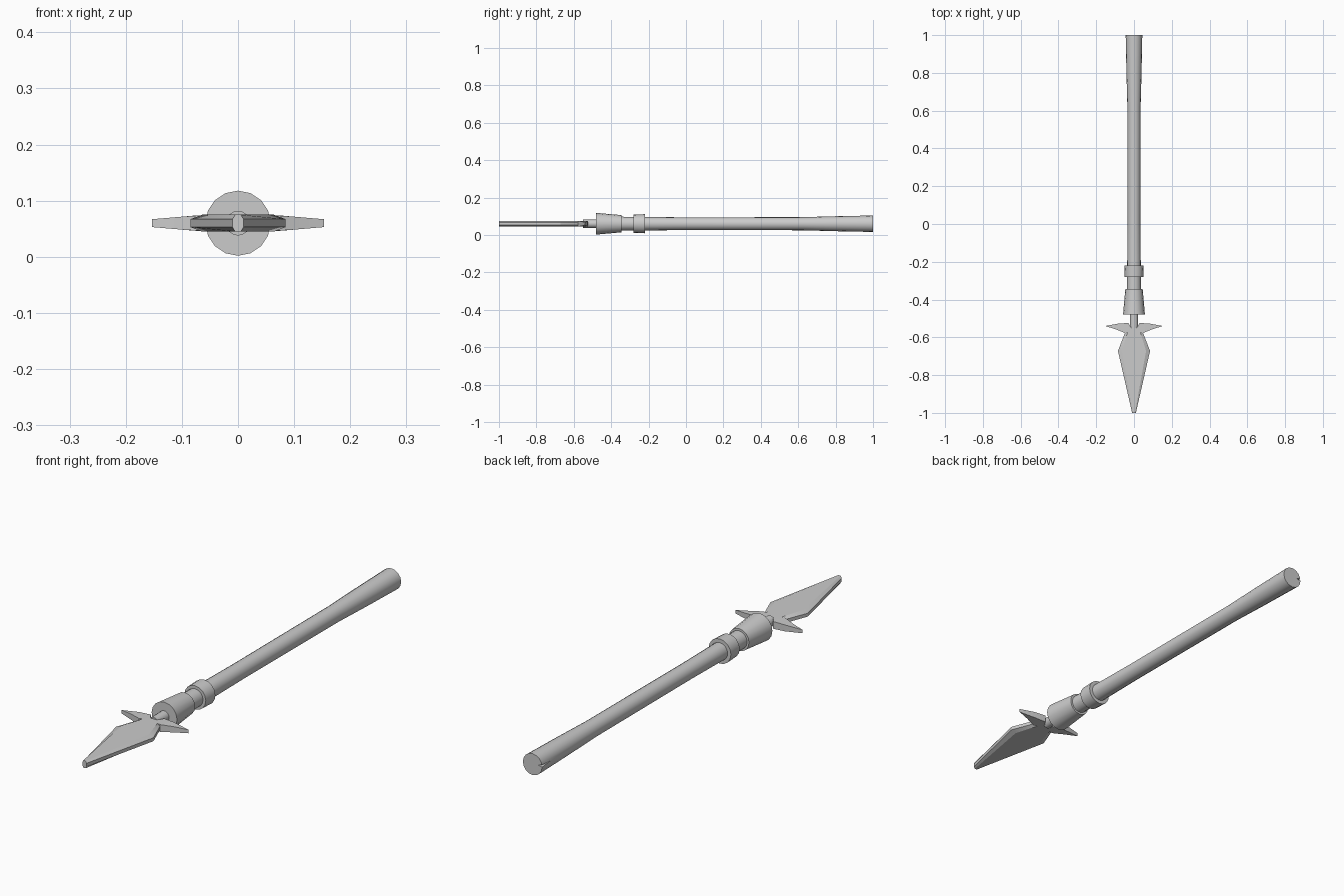
import bpy, bmesh, math

if "Cube" in bpy.data.objects:
    bpy.data.objects.remove(bpy.data.objects["Cube"])

AXIS_Z = 0.06
SIDES = 16


def finish(name, bm, angle=30):
    bmesh.ops.recalc_face_normals(bm, faces=bm.faces)
    me = bpy.data.meshes.new(name)
    bm.to_mesh(me)
    bm.free()
    ob = bpy.data.objects.new(name, me)
    bpy.context.collection.objects.link(ob)
    bpy.ops.object.select_all(action='DESELECT')
    ob.select_set(True)
    bpy.context.view_layer.objects.active = ob
    if angle:
        bpy.ops.object.shade_smooth_by_angle(angle=math.radians(angle))
    return ob


def loft(bm, rings):
    """Bridge equal-length closed rings of points and cap both ends."""
    vs = [[bm.verts.new(p) for p in r] for r in rings]
    n = len(vs[0])
    for a, b in zip(vs, vs[1:]):
        for i in range(n):
            j = (i + 1) % n
            bm.faces.new((a[i], a[j], b[j], b[i]))
    bm.faces.new(vs[0])
    bm.faces.new(vs[-1])


def turned(name, profile):
    """Round part along y from (y, radius) pairs."""
    bm = bmesh.new()
    steps = [2 * math.pi * i / SIDES for i in range(SIDES)]
    loft(bm, [[(r * math.sin(t), y, AXIS_Z + r * math.cos(t)) for t in steps]
              for y, r in profile])
    return finish(name, bm)


# Shaft, flaring towards the butt
shaft = turned("shaft", [(-0.40, 0.038), (-0.22, 0.036), (0.0, 0.034),
                         (0.62, 0.035), (0.80, 0.040), (1.0, 0.044)])

# Small split in the side of the butt end
bm = bmesh.new()
pts = [(-0.016, 1.02, 0.064), (-0.06, 1.02, 0.074), (-0.06, 1.02, 0.056), (-0.046, 0.93, 0.064)]
v = [bm.verts.new(p) for p in pts]
for f in ((0, 1, 2), (0, 1, 3), (1, 2, 3), (2, 0, 3)):
    bm.faces.new([v[i] for i in f])
cutter = finish("split_cutter", bm, 0)
cutter.hide_render = True
cutter.hide_set(True)
cutter.display_type = 'WIRE'
mod = shaft.modifiers.new("split", 'BOOLEAN')
mod.operation = 'DIFFERENCE'
mod.object = cutter
mod.solver = 'EXACT'

# Fittings
turned("collar_ring", [(-0.28, 0.049), (-0.22, 0.051)])
turned("socket", [(-0.48, 0.058), (-0.345, 0.046)])
turned("tang", [(-0.55, 0.022), (-0.47, 0.022)])


# Blade: thick flat middle with bevelled edges
def outline(half, h):
    right = [(x, y, AXIS_Z + h) for x, y in half]
    return right + [(-x, y, z) for x, y, z in reversed(right)]


outer = [(0.022, -0.54), (0.048, -0.577), (0.085, -0.672), (0.010, -1.0)]
inner = [(0.019, -0.543), (0.036, -0.58), (0.064, -0.672), (0.005, -1.0)]
bm = bmesh.new()
loft(bm, [outline(inner, -0.015), outline(outer, -0.007),
          outline(outer, 0.007), outline(inner, 0.015)])
finish("blade", bm, 20)

# Barbs at the base of the blade, thinning to the points
barb = [(0.018, -0.545), (0.030, -0.524), (0.080, -0.527), (0.153, -0.54),
        (0.100, -0.556), (0.048, -0.577), (0.018, -0.570)]


def half_thickness(x):
    return 0.015 - 0.008 * max(0.0, x - 0.06) / 0.093


for side, label in ((1, "right"), (-1, "left")):
    bm = bmesh.new()
    loft(bm, [[(side * x, y, AXIS_Z + s * half_thickness(x)) for x, y in barb]
              for s in (-1, 1)])
    bmesh.ops.triangulate(bm, faces=[f for f in bm.faces if len(f.verts) > 4])
    finish("barb_" + label, bm, 30)
